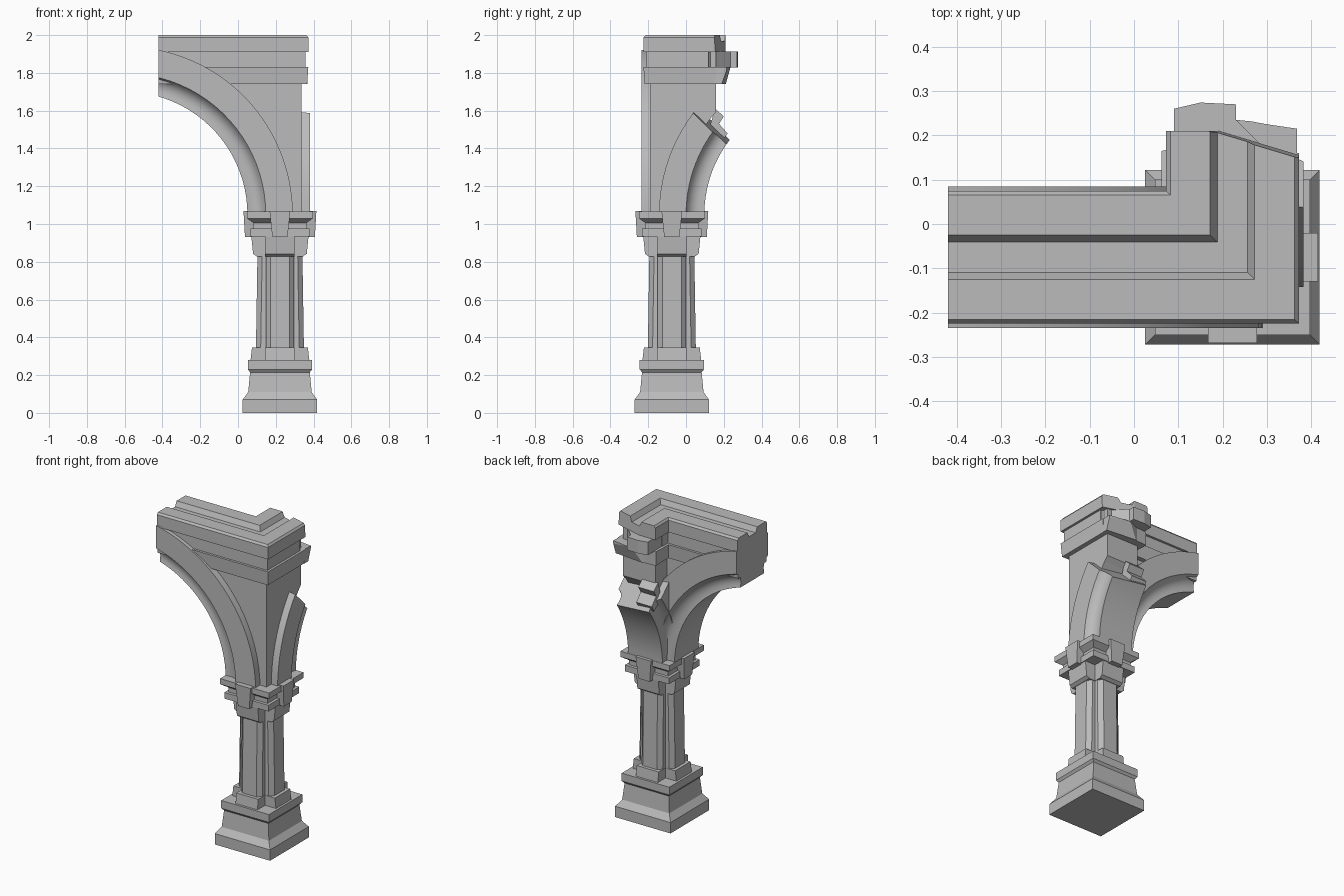
import bpy, bmesh, math
from mathutils import Vector

if "Cube" in bpy.data.objects:
    bpy.data.objects.remove(bpy.data.objects["Cube"], do_unlink=True)

AX, AY = 0.222, -0.075          # column axis
LEFT = -0.42                    # cut end of the long arm
ARC_U, ARC_Z = -0.6, 1.05       # arch centre in arm coordinates

stone = bpy.data.materials.new("grey stone")
stone.use_nodes = True
stone.diffuse_color = (0.5, 0.5, 0.5, 1)
bsdf = stone.node_tree.nodes["Principled BSDF"]
bsdf.inputs["Base Color"].default_value = (0.5, 0.5, 0.5, 1)
bsdf.inputs["Roughness"].default_value = 0.9


def loft(name, rings, smooth=False, cuts=()):
    """Skin equal-sized closed rings, cap both ends, then trim with planes."""
    bm = bmesh.new()
    rows = [[bm.verts.new(p) for p in ring] for ring in rings]
    n = len(rows[0])
    for a, b in zip(rows, rows[1:]):
        for i in range(n):
            j = (i + 1) % n
            bm.faces.new((a[i], a[j], b[j], b[i]))
    bm.faces.new(rows[0])
    bm.faces.new(rows[-1])
    for point, normal in cuts:
        geom = bm.verts[:] + bm.edges[:] + bm.faces[:]
        bmesh.ops.bisect_plane(bm, geom=geom, plane_co=Vector(point),
                               plane_no=Vector(normal), clear_outer=True)
        edges = [e for e in bm.edges if e.is_boundary]
        bmesh.ops.holes_fill(bm, edges=edges)
    bmesh.ops.recalc_face_normals(bm, faces=bm.faces[:])
    mesh = bpy.data.meshes.new(name)
    bm.to_mesh(mesh)
    bm.free()
    mesh.materials.append(stone)
    ob = bpy.data.objects.new(name, mesh)
    bpy.context.scene.collection.objects.link(ob)
    if smooth:
        bpy.ops.object.select_all(action='DESELECT')
        ob.select_set(True)
        bpy.context.view_layer.objects.active = ob
        bpy.ops.object.shade_smooth_by_angle(angle=math.radians(32))
    return ob


def slab(name, outline, z0, z1, cuts=()):
    return loft(name, [[(x, y, z) for x, y in outline] for z in (z0, z1)], cuts=cuts)


def four_way(quarter):
    """Repeat a quarter outline around the axis."""
    pts = []
    for k in range(4):
        c, s = (1, 0, -1, 0)[k], (0, 1, 0, -1)[k]
        pts += [(x * c - y * s, x * s + y * c) for x, y in quarter]
    return pts


def square(h):
    return four_way([(h, h)])


def cross(h, w=0.078):
    return four_way([(h, -w), (h, w), (w, w)])


def clustered(h):
    w = 0.075
    return four_way([(h, -0.05), (h, 0.05), (h - 0.025, w), (w, w), (w, h - 0.025)])


def stack(name, section, levels, smooth=False):
    return loft(name, [[(AX + x, AY + y, z) for x, y in section(h)]
                       for z, h in levels], smooth)


# Column, from plinth to abacus
stack("plinth", square, [(0, .197), (.07, .197), (.11, .168), (.215, .158),
                         (.23, .17), (.28, .17)])
stack("shaft_foot", cross, [(.275, .156), (.345, .148)])
stack("clustered_shaft", clustered, [(.34, .127), (.84, .119)], True)
stack("capital", cross, [(.828, .122), (.842, .142), (.94, .152)])
stack("capital_slab", square, [(.935, .157), (.975, .157), (.976, .14), (1.02, .14)])
stack("abacus", square, [(1.005, .14), (1.03, .175), (1.066, .175)])

# Tapered blocks on the four sides of the capital
for k, side in enumerate(("right", "back", "left", "front")):
    a = k * math.pi / 2
    c, s = math.cos(a), math.sin(a)
    rings = []
    for z, w, out in ((.93, .04, .185), (1.07, .055, .193)):
        box = [(.1, -w), (out, -w), (out, w), (.1, w)]
        rings.append([(AX + u * c - v * s, AY + u * s + v * c, z) for u, v in box])
    loft(side + "_capital_block", rings)


# Arm coordinates: u along the arm, t across it; both arms mirror on the diagonal
def long_arm(u, t, z):
    return (u, AY + t, z)


def short_arm(u, t, z):
    return (AX + AY - u, AX - t, z)


def short(u, t, z):
    x, y, z = short_arm(u, t, z)
    return (y, x, z)


# Moulded arch ribs
half = [(.16, .89), (.16, .747), (.147, .74), (.132, .727), (.121, .71),
        (.116, .69), (.117, .67), (.122, .65)]
rib = half + [(-t, r) for t, r in reversed(half)]


def arch(name, place, cuts):
    rings = []
    for i in range(21):
        a = math.radians(84) * i / 20
        rings.append([place(ARC_U + r * math.cos(a), t, ARC_Z + r * math.sin(a))
                      for t, r in rib])
    return loft(name, rings, True, cuts)


end_cut = ((LEFT, 0, 0), (-1, 0, 0))
arch("long_arch", long_arm, [end_cut])
arch("broken_arch", short, [((0, .1, 1.59), (.12, .7, .72)),
                            ((0, .045, 1.603), (0, -.1, 1))])


# Spandrel walls behind the ribs
def wall(name, place, cuts):
    arc = []
    for i in range(17):
        a = math.radians(80) * i / 16
        arc.append((ARC_U + .8 * math.cos(a), ARC_Z + .8 * math.sin(a)))
    outline = arc + [(arc[-1][0], 1.93), (AX + .115, 1.93), (AX + .115, ARC_Z)]
    return loft(name, [[place(u, t, z) for u, z in outline] for t in (-.115, .115)],
                cuts=cuts)


wall("long_spandrel", long_arm, [end_cut])
wall("broken_spandrel", short, [((0, .16, 0), (0, 1, 0))])


# Cornice courses swept round the corner
def course(name, side, end, cuts=()):
    ring = side + [(-t, z) for t, z in reversed(side)]
    return loft(name, [[(LEFT, AY + t, z) for t, z in ring],
                       [(AX - t, AY + t, z) for t, z in ring],
                       [(AX - t, end, z) for t, z in ring]], cuts=cuts)


course("lower_cornice", [(.144, 1.74), (.15, 1.83)], .16)
course("middle_cornice", [(.135, 1.825), (.135, 1.915)], .12)
course("top_cornice", [(.15, 1.91), (.15, 1.987), (.14, 2), (.05, 2), (.034, 1.968)],
       .21, [((.19, .207, 1.95), (.3, 1, .08))])

# Broken ends of the short arm
slab("broken_lower_course",
     [(.075, .15), (.075, .2), (.15, .205), (.23, .238), (.3, .225), (.368, .215), (.368, .15)],
     1.74, 1.83, [((.23, .235, 1.83), (.1, 1, -.35))])
slab("broken_middle_course",
     [(.09, .11), (.09, .26), (.15, .274), (.23, .27), (.23, .235), (.357, .11)],
     1.828, 1.912)
spur = [(.12, 1.5), (.155, 1.61), (.2, 1.57), (.175, 1.53), (.22, 1.48), (.195, 1.44)]
loft("arch_spur", [[(x, y, z) for y, z in spur] for x in (.09, .2)])
